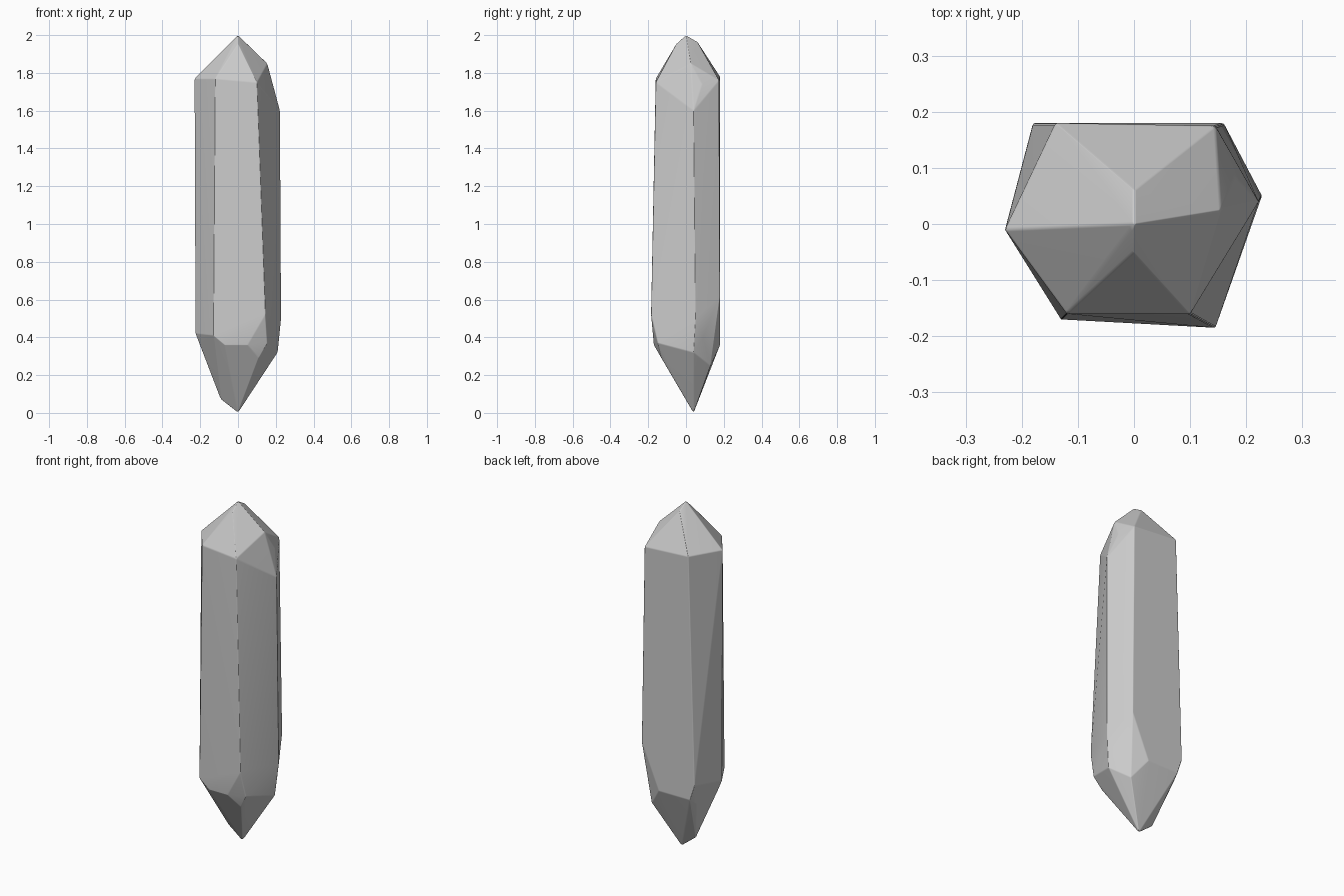
import bpy
import bmesh

cube = bpy.data.objects.get("Cube")
if cube:
    bpy.data.objects.remove(cube, do_unlink=True)


def make_material(name, grey):
    material = bpy.data.materials.new(name)
    material.use_nodes = True
    colour = (grey, grey, grey, 1)
    material.diffuse_color = colour
    material.node_tree.nodes["Principled BSDF"].inputs["Base Color"].default_value = colour
    return material


# Pointed top: a short ridge running front to back
top_tip = [(0, 0, 2), (0, .06, 1.965), (0, -.05, 1.955)]

# Upper shoulder corners, with a cut facet on the +x side
shoulder = [
    (-.14, .18, 1.78), (.145, .175, 1.76),
    (-.23, -.01, 1.77), (-.12, -.16, 1.77), (.1, -.16, 1.75),
    (.155, .025, 1.85), (.18, .085, 1.74), (.222, .04, 1.6),
]

# Lower shoulder corners: each shaft edge ends in a small cut facet
front_corners = [
    (-.13, -.17, .41), (-.07, -.17, .36),
    (.145, -.185, .52), (.05, -.17, .36), (.11, -.13, .29), (.155, -.15, .37),
]
side_corners = [(-.225, -.01, .42), (-.2, -.01, .36), (.228, .05, .5), (.21, .04, .32)]
back_corners = [
    (.16, .18, .62), (.05, .18, .36), (.13, .13, .25), (.19, .09, .4),
    (-.18, .18, .45), (-.15, .18, .36), (-.16, .13, .32),
]

# Pointed bottom: a slanted chisel edge
bottom_tip = [(0, .04, 0), (-.09, .04, .07)]


def make_crystal(name, corners, material):
    """Wrap the corners in a convex solid and soften its edges."""
    bm = bmesh.new()
    for corner in corners:
        bm.verts.new(corner)
    hull = bmesh.ops.convex_hull(bm, input=bm.verts)
    loose = {v for v in hull["geom_interior"] + hull["geom_unused"]
             if isinstance(v, bmesh.types.BMVert)}
    bmesh.ops.delete(bm, geom=list(loose), context="VERTS")
    bmesh.ops.dissolve_limit(bm, angle_limit=.03, verts=bm.verts, edges=bm.edges)
    bmesh.ops.recalc_face_normals(bm, faces=bm.faces)
    mesh = bpy.data.meshes.new(name)
    bm.to_mesh(mesh)
    bm.free()
    mesh.materials.append(material)
    mesh.shade_smooth()
    crystal = bpy.data.objects.new(name, mesh)
    bpy.context.collection.objects.link(crystal)

    # Narrow rounded edges with flat-looking facets
    bevel = crystal.modifiers.new("edge_softening", "BEVEL")
    bevel.width = .006
    bevel.segments = 2
    bevel.limit_method = "ANGLE"
    bevel.angle_limit = .2
    shading = crystal.modifiers.new("facet_shading", "WEIGHTED_NORMAL")
    shading.keep_sharp = True
    return crystal


stone = make_material("pale_grey_stone", .6)
make_crystal(
    "crystal",
    top_tip + shoulder + front_corners + side_corners + back_corners + bottom_tip,
    stone,
)
